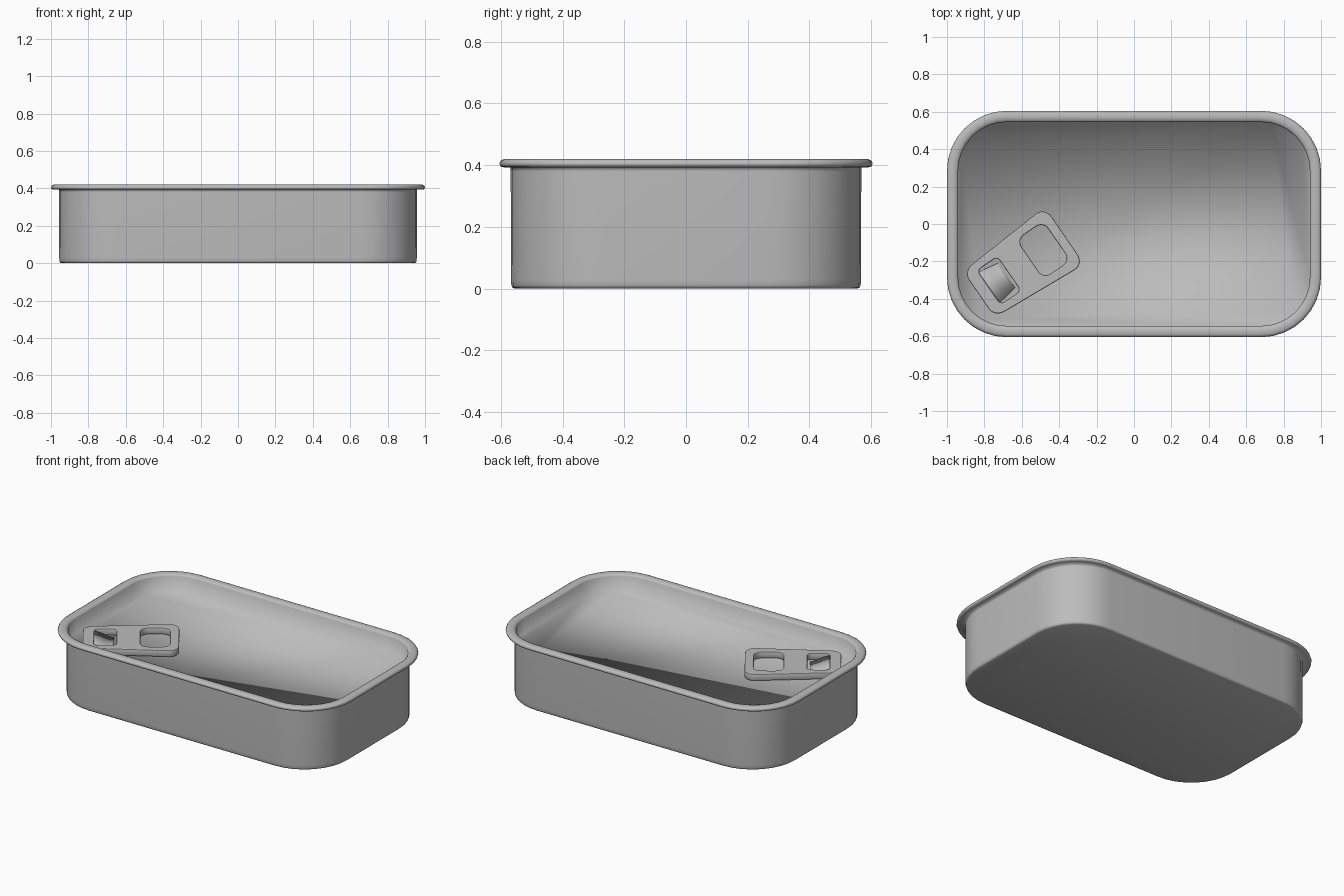
import bpy, bmesh, math
from mathutils import Vector, Matrix

cube = bpy.data.objects.get("Cube")
if cube:
    bpy.data.objects.remove(cube, do_unlink=True)

# One plain metal colour
metal = bpy.data.materials.new("tin_grey")
metal.use_nodes = True
GREY = (0.5, 0.5, 0.5, 1)
metal.diffuse_color = GREY
metal.node_tree.nodes["Principled BSDF"].inputs["Base Color"].default_value = GREY


def rounded_rect(core_x, core_y, r, segs=8):
    """Rounded rectangle: a core box grown outwards by radius r."""
    pts = []
    for q, (sx, sy) in enumerate(((1, 1), (-1, 1), (-1, -1), (1, -1))):
        for i in range(segs + 1):
            a = math.pi / 2 * (q + i / segs)
            pts.append((sx * core_x + r * math.cos(a), sy * core_y + r * math.sin(a)))
    return pts


def add_mesh(name, bm):
    bmesh.ops.recalc_face_normals(bm, faces=bm.faces)
    me = bpy.data.meshes.new(name)
    bm.to_mesh(me)
    bm.free()
    me.materials.append(metal)
    ob = bpy.data.objects.new(name, me)
    bpy.context.collection.objects.link(ob)
    for p in me.polygons:
        p.use_smooth = True
    return ob


# Can: wall, rolled rim and sunken lid, lofted from two profiles (radius, height)
wall = [(.289, 0), (.298, .004), (.301, .012), (.302, .03), (.303, .38), (.303, .393)]
rim = [(.305, .393), (.316, .396), (.32, .405), (.316, .414), (.305, .42), (.282, .42),
       (.268, .416), (.26, .407), (.26, .308)]
bm = bmesh.new()
rings = []
for core, profile in (((.654, .265), wall), ((.68, .285), rim)):
    for r, z in profile:
        rings.append([bm.verts.new((x, y, z)) for x, y in rounded_rect(*core, r)])
for low, high in zip(rings, rings[1:]):
    for i in range(len(low)):
        j = (i + 1) % len(low)
        bm.faces.new((low[i], low[j], high[j], high[i]))
bm.faces.new(rings[0])
bm.faces.new(rings[-1])
add_mesh("can_body", bm)

# Placement of the pull tab just above the lid
place = Matrix.Translation((-.6, -.219, .334)) @ Matrix.Rotation(math.radians(34.5), 4, 'Z')

# Pull tab plate: tapered outline with a finger hole and a tongue slot
curve = bpy.data.curves.new("pull_tab", 'CURVE')
curve.dimensions = '2D'
curve.fill_mode = 'BOTH'
curve.extrude = .015
curve.bevel_depth = .006
curve.bevel_resolution = 1
curve.offset = -.006


def add_loop(points):
    s = curve.splines.new('POLY')
    s.points.add(len(points) - 1)
    for p, (x, y) in zip(s.points, points):
        p.co = (x, y, 0, 1)
    s.use_cyclic_u = True


def taper(points, slope):
    return [(x, y * (1 + slope * x)) for x, y in points]


add_loop(taper(rounded_rect(.218, .108, .06, 6), .4))
add_loop([(x + .14, y) for x, y in rounded_rect(.04, .08, .046, 6)])
add_loop([(x - .148, y) for x, y in rounded_rect(.04, .085, .025, 6)])
tab = bpy.data.objects.new("pull_tab", curve)
bpy.context.collection.objects.link(tab)
tab.matrix_world = place
curve.materials.append(metal)
bpy.ops.object.select_all(action='DESELECT')
tab.select_set(True)
bpy.context.view_layer.objects.active = tab
bpy.ops.object.convert(target='MESH')
bpy.ops.object.shade_smooth_by_angle(angle=math.radians(35))

# Rivet tongue: a thin strip curling down through the slot onto the lid
bm = bmesh.new()
rows = []
for i in range(9):
    t = i / 8
    u, z = -.213 + .115 * t, .012 - .03 * math.sin(t * math.pi / 2) ** 2
    half = .1 - .02 * t
    rows.append([bm.verts.new(place @ Vector((u, v, z))) for v in (-half, half)])
for a, b in zip(rows, rows[1:]):
    bm.faces.new((a[0], a[1], b[1], b[0]))
tongue = add_mesh("rivet_tongue", bm)
solid = tongue.modifiers.new("thickness", 'SOLIDIFY')
solid.thickness = .008
